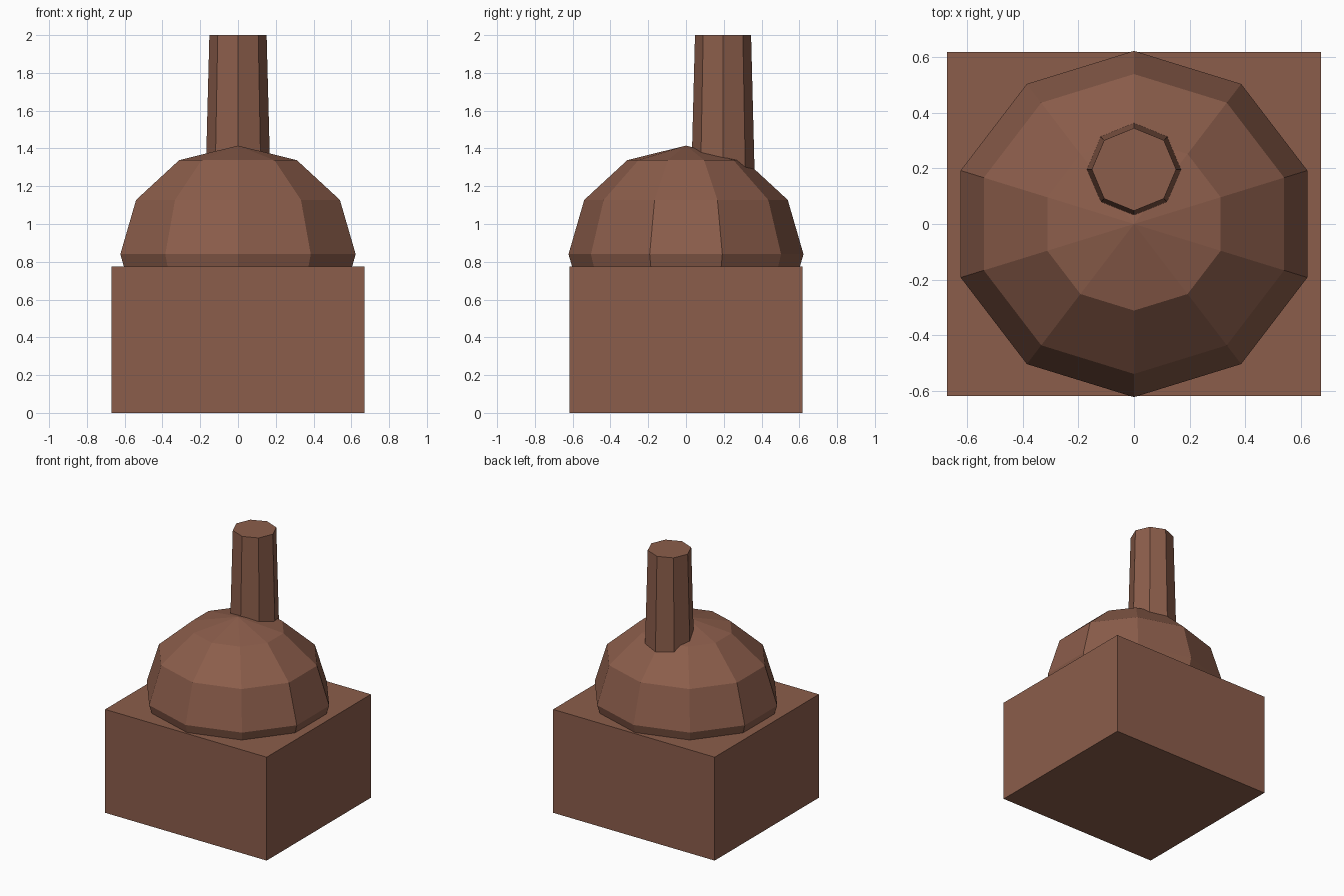
import bpy

default = bpy.data.objects.get("Cube")
if default:
    bpy.data.objects.remove(default, do_unlink=True)

# Single clay colour
clay = bpy.data.materials.new("clay_brown")
clay.use_nodes = True
colour = (0.26, 0.11, 0.07, 1)
clay.diffuse_color = colour
clay.node_tree.nodes["Principled BSDF"].inputs["Base Color"].default_value = colour


def finish(name, location, scale):
    obj = bpy.context.object
    obj.name = name
    obj.location = location
    obj.scale = scale
    obj.data.materials.append(clay)
    bpy.ops.object.transform_apply(location=False, rotation=False, scale=True)
    bpy.ops.object.shade_flat()


# Square base block
bpy.ops.mesh.primitive_cube_add(size=1)
finish("base_block", (0, 0, 0.388), (1.342, 1.236, 0.776))

# Faceted dome, its lower half sunk into the block
bpy.ops.mesh.primitive_uv_sphere_add(segments=10, ring_count=6, radius=1)
finish("dome", (0, 0, 0.84), (0.655, 0.622, 0.575))

# Tapered chimney set toward the back of the dome
bpy.ops.mesh.primitive_cone_add(vertices=8, radius1=0.172, radius2=0.15, depth=0.85)
finish("chimney", (0, 0.196, 1.575), (1.01, 0.99, 1))
